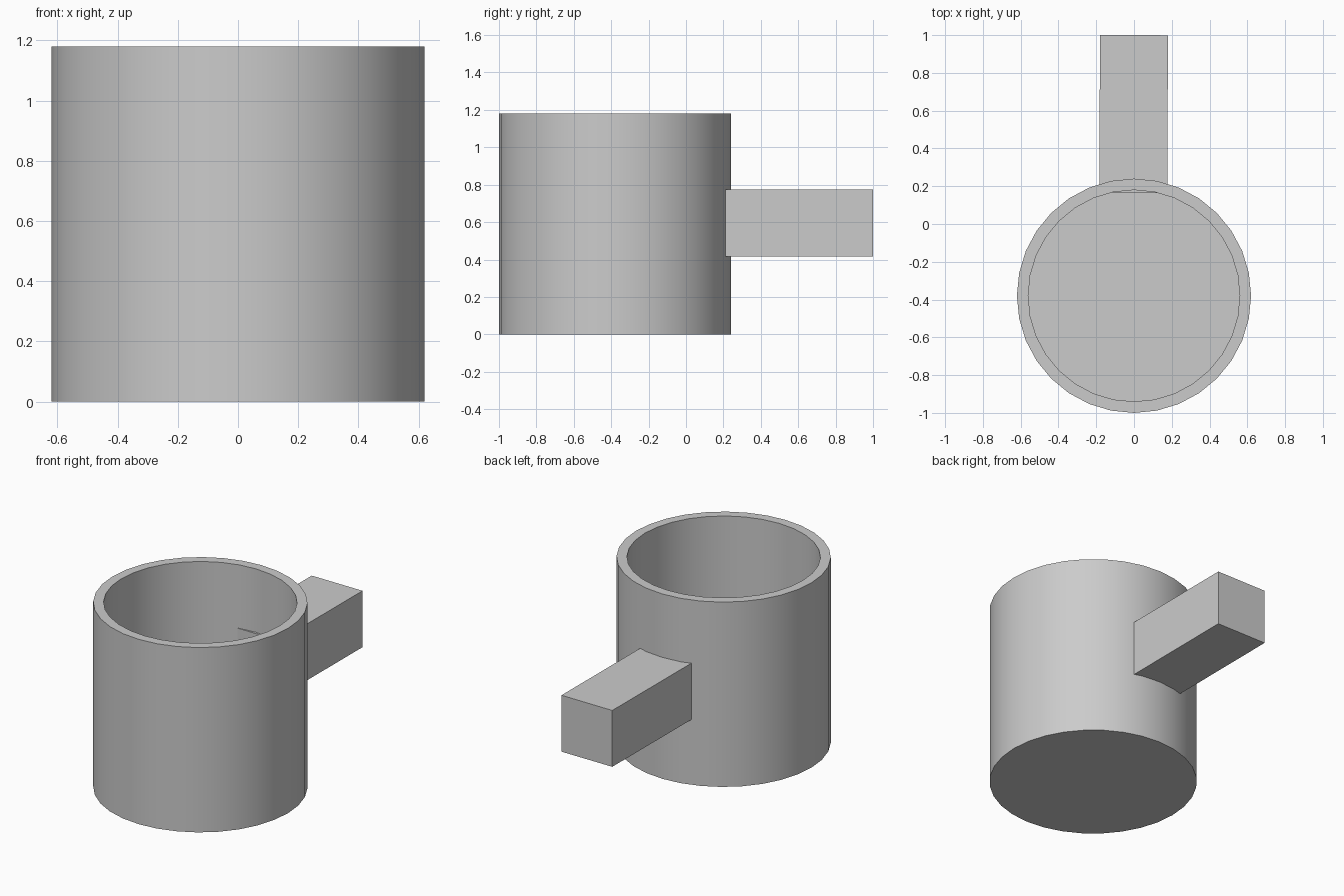
import bpy
import bmesh
import math
from mathutils import Matrix

if "Cube" in bpy.data.objects:
    bpy.data.objects.remove(bpy.data.objects["Cube"], do_unlink=True)

# One plain grey for everything
grey = bpy.data.materials.new("plain_grey")
grey.use_nodes = True
grey.diffuse_color = (0.6, 0.6, 0.6, 1)
grey.node_tree.nodes["Principled BSDF"].inputs["Base Color"].default_value = (0.6, 0.6, 0.6, 1)

CENTRE_Y, HEIGHT, OUTER, INNER, FLOOR = -0.38, 1.18, 0.62, 0.56, 0.06
SIDES = 32


def add_object(name, bm, location):
    bmesh.ops.recalc_face_normals(bm, faces=bm.faces)
    mesh = bpy.data.meshes.new(name)
    bm.to_mesh(mesh)
    bm.free()
    mesh.materials.append(grey)
    obj = bpy.data.objects.new(name, mesh)
    obj.location = location
    bpy.context.collection.objects.link(obj)
    return obj


# Cup body: rings bridged from the underside, up the outside, and down inside
bm = bmesh.new()
rings = []
for radius, z in [(OUTER, 0), (OUTER, HEIGHT), (INNER, HEIGHT), (INNER, FLOOR)]:
    angles = [2 * math.pi * i / SIDES for i in range(SIDES)]
    rings.append([bm.verts.new((radius * math.sin(a), radius * math.cos(a), z)) for a in angles])
for low, high in zip(rings, rings[1:]):
    for i in range(SIDES):
        j = (i + 1) % SIDES
        bm.faces.new((low[i], low[j], high[j], high[i]))
bm.faces.new(rings[0])
bm.faces.new(rings[-1])
cup = add_object("cup_body", bm, (0, CENTRE_Y, 0))

bpy.ops.object.select_all(action="DESELECT")
cup.select_set(True)
bpy.context.view_layer.objects.active = cup
bpy.ops.object.shade_smooth_by_angle(angle=math.radians(30))

# Handle: square bar through the back wall, its end just showing inside
bm = bmesh.new()
bmesh.ops.create_cube(bm, size=1, matrix=Matrix.Diagonal((0.36, 0.835, 0.36, 1)))
handle = add_object("handle", bm, (-0.002, 0.5825, 0.595))
handle.rotation_euler.z = math.radians(-0.3)
